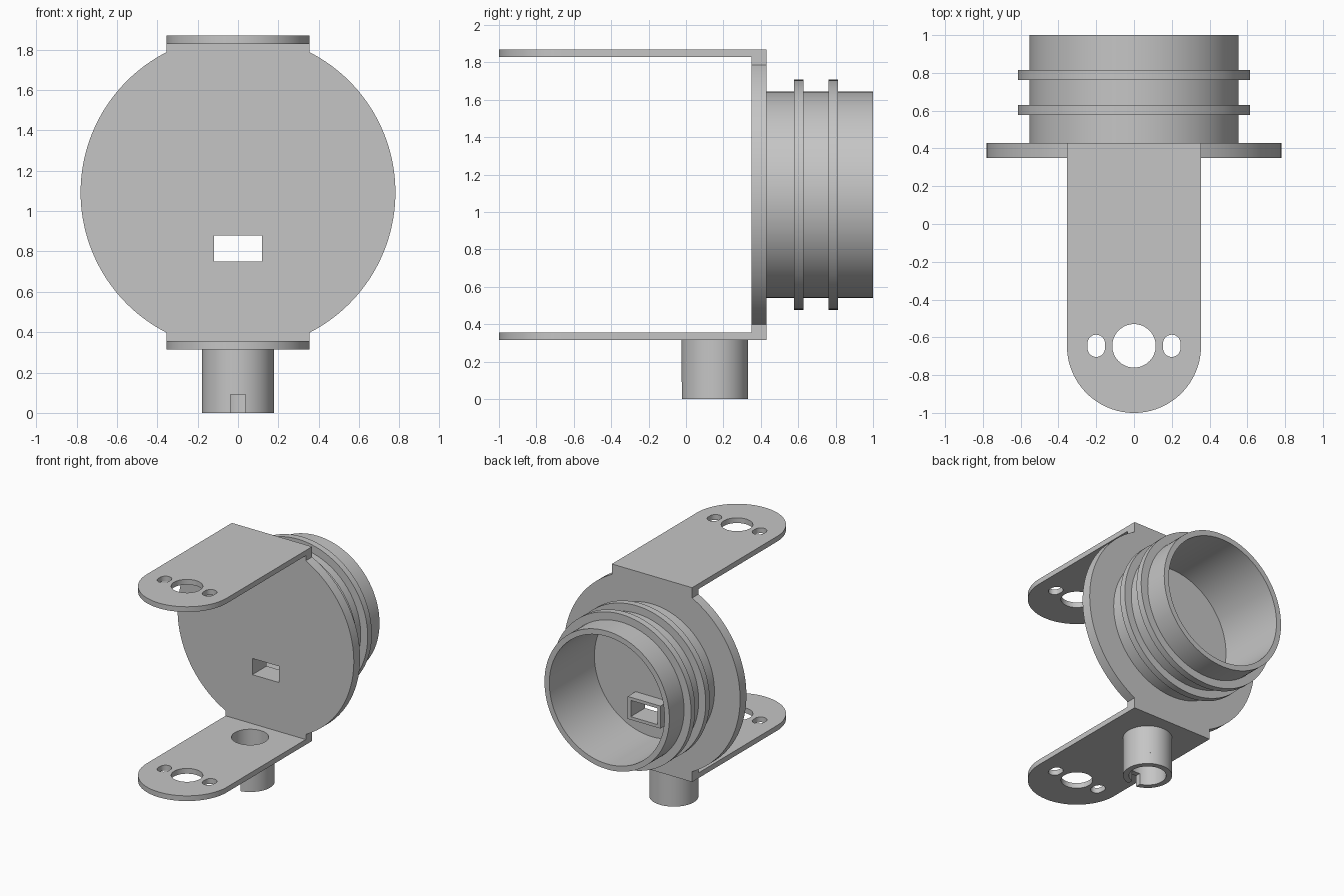
import bpy
import bmesh
from math import acos, asin, cos, pi, radians, sin

cube = bpy.data.objects.get("Cube")
if cube:
    bpy.data.objects.remove(cube, do_unlink=True)

grey = bpy.data.materials.new("light grey")
grey.use_nodes = True
grey.diffuse_color = (0.56, 0.56, 0.56, 1)
grey.node_tree.nodes["Principled BSDF"].inputs["Base Color"].default_value = (0.56, 0.56, 0.56, 1)

MID = 1.0925        # height of the disc centre
HALF = 0.7775       # disc centre to outer face of an arm
ARM_W = 0.355       # half width of the arms
THICK = 0.042       # arm thickness
DISC_FRONT, DISC_BACK = 0.35, 0.43


def arc(r, start=0, end=2 * pi, cx=0, cy=0, n=96):
    return [(cx + r * cos(start + (end - start) * i / n),
             cy + r * sin(start + (end - start) * i / n)) for i in range(n + 1)]


def circle(r, cx=0, cy=0, n=96):
    return arc(r, 0, 2 * pi, cx, cy, n)[:-1]


def rect(hx, hy, cy=0):
    return [(-hx, cy - hy), (hx, cy - hy), (hx, cy + hy), (-hx, cy + hy)]


def slot(r, half_len, cx, cy):
    return arc(r, 0, pi, cx, cy + half_len, 16) + arc(r, pi, 2 * pi, cx, cy - half_len, 16)


def extrude(name, loops, low, high, upright=False):
    """Extrude an outline with holes along z, or along y when upright."""
    curve = bpy.data.curves.new(name, 'CURVE')
    curve.dimensions = '2D'
    curve.fill_mode = 'BOTH'
    curve.extrude = (high - low) / 2
    for loop in loops:
        spline = curve.splines.new('POLY')
        spline.points.add(len(loop) - 1)
        for point, (x, y) in zip(spline.points, loop):
            point.co = (x, y, 0, 1)
        spline.use_cyclic_u = True
    obj = bpy.data.objects.new(name, curve)
    bpy.context.collection.objects.link(obj)
    mid = (low + high) / 2
    obj.location = (0, mid, MID) if upright else (0, 0, mid)
    obj.rotation_euler.x = radians(90) if upright else 0
    bpy.ops.object.select_all(action='DESELECT')
    obj.select_set(True)
    bpy.context.view_layer.objects.active = obj
    bpy.ops.object.convert(target='MESH')
    obj = bpy.context.object
    bm = bmesh.new()
    bm.from_mesh(obj.data)
    bmesh.ops.remove_doubles(bm, verts=bm.verts, dist=0.0001)
    bmesh.ops.recalc_face_normals(bm, faces=bm.faces)
    bm.to_mesh(obj.data)
    bm.free()
    obj.data.materials.clear()
    obj.data.materials.append(grey)
    bpy.ops.object.shade_smooth_by_angle(angle=radians(30))
    return obj


# Round back plate with square tabs above and below, and a cable window
a = acos(ARM_W / 0.78)
window = rect(0.118, 0.065, -0.278)
outline = (arc(0.78, -a, a) + [(ARM_W, HALF), (-ARM_W, HALF)]
           + arc(0.78, pi - a, pi + a) + [(-ARM_W, -HALF), (ARM_W, -HALF)])
extrude("back_plate", [outline, window], DISC_FRONT, DISC_BACK, True)

# Duct behind the window
extrude("window_duct", [rect(0.145, 0.09, -0.278), window], DISC_BACK, 0.53, True)

# Open collar with two raised ribs
extrude("collar", [circle(0.553), circle(0.51)], DISC_BACK, 1.0, True)
for name, y in (("inner_rib", 0.577), ("outer_rib", 0.762)):
    extrude(name, [circle(0.615), circle(0.55)], y, y + 0.052, True)

# Two arms with rounded ends and pivot holes
PIVOT = -0.645
PEG_Y, PEG_R, BORE = 0.153, 0.178, 0.135
arm = arc(ARM_W, pi, 2 * pi, 0, PIVOT) + [(ARM_W, DISC_FRONT), (-ARM_W, DISC_FRONT)]
holes = [circle(0.115, 0, PIVOT, 64)] + [slot(0.046, 0.013, s * 0.2, PIVOT) for s in (-1, 1)]
bore = circle(BORE, 0, PEG_Y, 64)
bottom, top = MID - HALF, MID + HALF
extrude("upper_arm", [arm] + holes, top - THICK, top)
extrude("lower_arm", [arm] + holes + [bore], bottom, bottom + THICK)

# Hollow peg under the lower arm, notched at the front of its rim
NOTCH_W, NOTCH_H = 0.037, 0.09
extrude("peg", [circle(PEG_R, 0, PEG_Y, 64), bore], NOTCH_H, bottom)
front = -pi / 2
g_out, g_in = asin(NOTCH_W / PEG_R), asin(NOTCH_W / BORE)
rim = (arc(PEG_R, front + g_out, front + 2 * pi - g_out, 0, PEG_Y, 64)
       + arc(BORE, front + 2 * pi - g_in, front + g_in, 0, PEG_Y, 64))
extrude("peg_notched_rim", [rim], 0, NOTCH_H)
